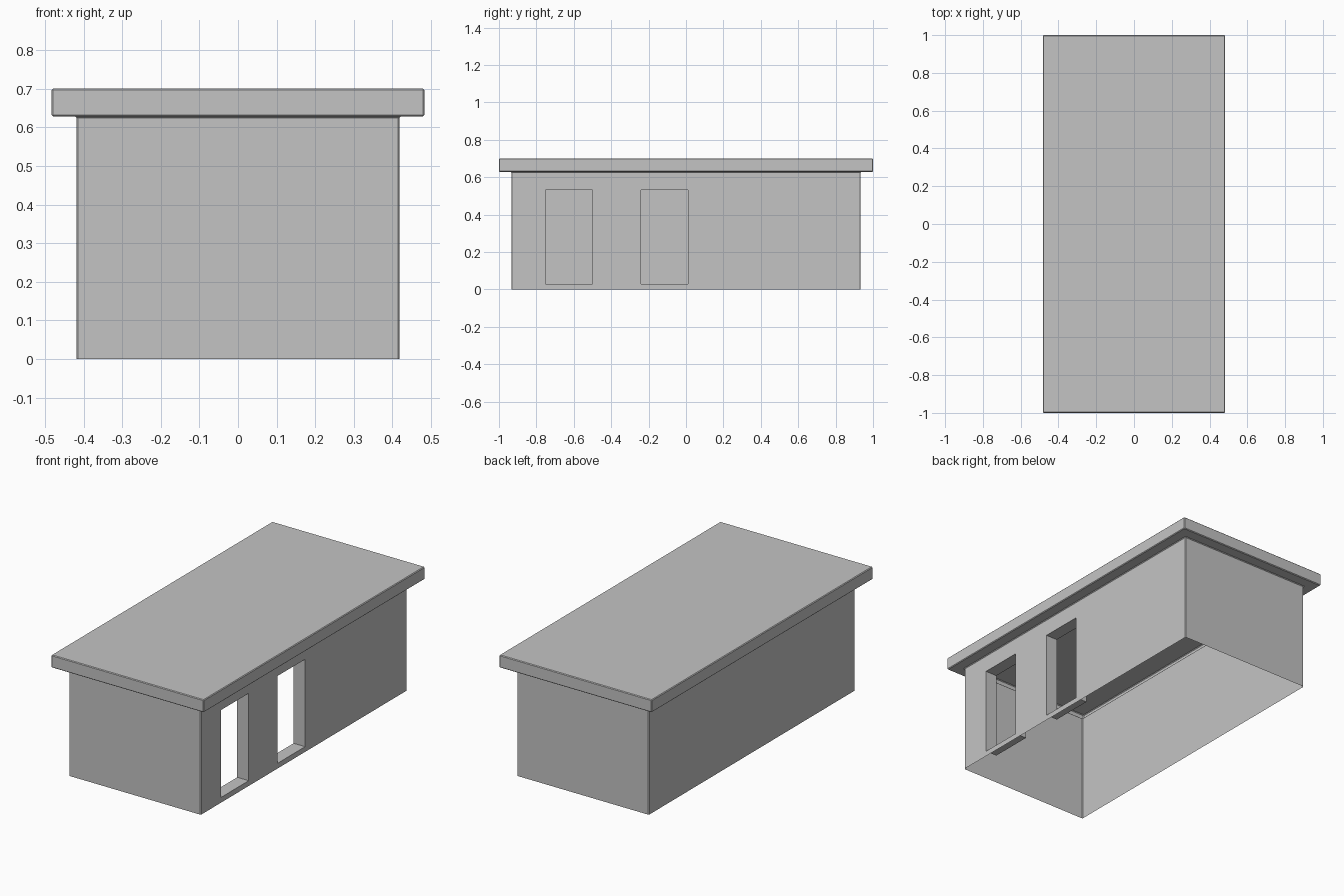
import bpy
import bmesh
from mathutils import Vector

cube = bpy.data.objects.get("Cube")
if cube:
    bpy.data.objects.remove(cube, do_unlink=True)

# Overall sizes
WALL_X, WALL_Y, WALL_TOP = 0.418, 0.933, 0.628
ROOF_X, ROOF_Y, ROOF_TOP = 0.483, 1.0, 0.70
DOORS = [(-0.75, -0.50), (-0.24, 0.01)]
SILL, LINTEL, JAMB = 0.03, 0.53, 0.073

grey = bpy.data.materials.new("plain grey")
grey.use_nodes = True
colour = (0.55, 0.55, 0.55, 1)
grey.diffuse_color = colour
grey.node_tree.nodes["Principled BSDF"].inputs["Base Color"].default_value = colour

bm = bmesh.new()


def ring(x, y, z):
    return [bm.verts.new((sx * x, sy * y, z))
            for sx, sy in ((1, -1), (1, 1), (-1, 1), (-1, -1))]


# Open shell: walls, soffit, fascia and flat roof, with no floor or ceiling
rings = [ring(WALL_X, WALL_Y, 0), ring(WALL_X, WALL_Y, WALL_TOP),
         ring(ROOF_X, ROOF_Y, WALL_TOP), ring(ROOF_X, ROOF_Y, ROOF_TOP)]
for low, high in zip(rings, rings[1:]):
    for i in range(4):
        j = (i + 1) % 4
        bm.faces.new((low[i], low[j], high[j], high[i]))
bm.faces.new(rings[-1])
bm.normal_update()

# Slightly softened corners and eaves
edges = [e for e in bm.edges if not e.is_boundary and e.calc_face_angle(0) > 0.5]
bmesh.ops.bevel(bm, geom=edges, offset=0.004, offset_type='OFFSET',
                segments=1, profile=0.5, affect='EDGES', clamp_overlap=True)
bm.normal_update()


def door_wall():
    """Faces making up the flat wall that holds the doorways."""
    return [f for f in bm.faces if f.normal.x > 0.99
            and abs(f.calc_center_median().x - WALL_X) < 0.002]


# Cut the doorway outlines into one long wall
cuts = [(Vector((0, 0, z)), Vector((0, 0, 1))) for z in (SILL, LINTEL)]
cuts += [(Vector((0, y, 0)), Vector((0, 1, 0))) for door in DOORS for y in door]
for point, normal in cuts:
    faces = door_wall()
    geom = set(faces)
    for f in faces:
        geom.update(f.edges)
        geom.update(f.verts)
    bmesh.ops.bisect_plane(bm, geom=list(geom), plane_co=point, plane_no=normal)
    bm.normal_update()

# Push the doorways inward to form reveals, then open them
openings = []
for f in door_wall():
    c = f.calc_center_median()
    if SILL < c.z < LINTEL and any(a < c.y < b for a, b in DOORS):
        openings.append(f)
bmesh.ops.inset_individual(bm, faces=openings, thickness=0, depth=-JAMB)
bmesh.ops.delete(bm, geom=openings, context='FACES')
bm.normal_update()

mesh = bpy.data.meshes.new("building_shell")
bm.to_mesh(mesh)
bm.free()
mesh.materials.append(grey)
building = bpy.data.objects.new("building_shell", mesh)
bpy.context.collection.objects.link(building)
